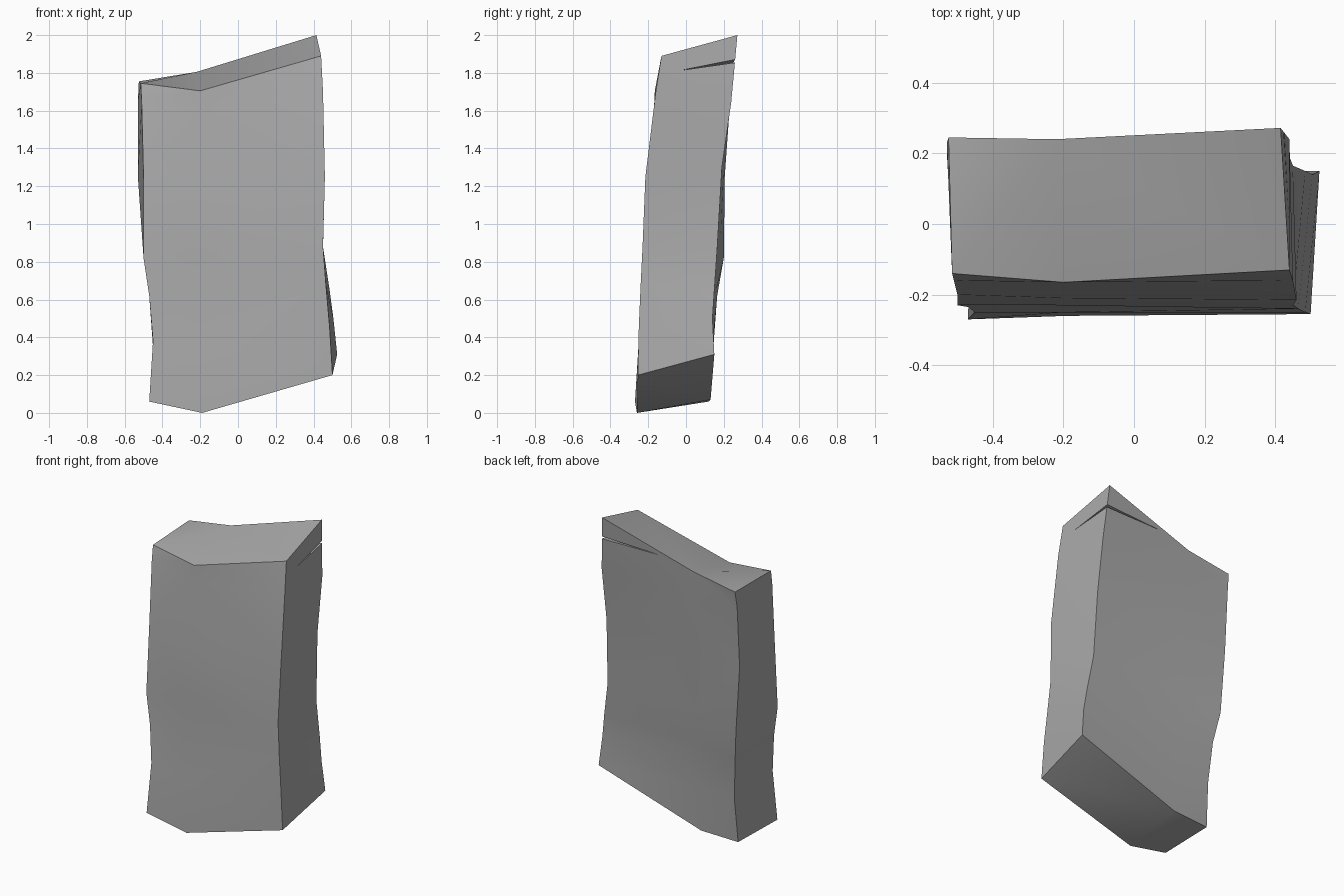
import bpy
import bmesh
import math

default_cube = bpy.data.objects.get("Cube")
if default_cube:
    bpy.data.objects.remove(default_cube, do_unlink=True)


def make_material(name, colour):
    material = bpy.data.materials.new(name)
    material.use_nodes = True
    material.diffuse_color = colour
    material.node_tree.nodes["Principled BSDF"].inputs["Base Color"].default_value = colour
    return material


def make_object(name, bm, material):
    bmesh.ops.recalc_face_normals(bm, faces=bm.faces[:])
    mesh = bpy.data.meshes.new(name)
    bm.to_mesh(mesh)
    bm.free()
    mesh.materials.append(material)
    obj = bpy.data.objects.new(name, mesh)
    bpy.context.collection.objects.link(obj)
    return obj


# Upright ridges of the slab, each running from the bottom to the top
front_left = [(-.47, -.27, .06), (-.45, -.25, .38), (-.47, -.235, .62), (-.5, -.23, .82),
              (-.5, -.2, 1.25), (-.51, -.16, 1.65), (-.515, -.14, 1.745)]
front_middle = [(-.19, -.26, 0), (-.2, -.25, .35), (-.25, -.225, .62), (-.22, -.23, .85),
                (-.2, -.21, 1.25), (-.2, -.17, 1.6), (-.2, -.165, 1.705)]
front_right = [(.5, -.255, .2), (.485, -.25, .45), (.465, -.24, .68), (.45, -.23, .88),
               (.46, -.215, 1.25), (.45, -.16, 1.7), (.44, -.13, 1.89)]
back_right = [(.525, .15, .31), (.505, .14, .5), (.485, .15, .65), (.45, .165, .87),
              (.44, .19, 1.3), (.44, .24, 1.65), (.415, .272, 2)]
back_middle = [(-.2, .13, .07), (-.2, .14, .35), (-.2, .16, .65), (-.2, .18, .85),
               (-.2, .2, 1.3), (-.2, .23, 1.6), (-.22, .24, 1.805)]
back_left = [(-.46, .12, .06), (-.45, .145, .35), (-.47, .165, .62), (-.5, .2, .82),
             (-.53, .205, 1.25), (-.53, .23, 1.65), (-.525, .245, 1.755)]
ridges = [front_left, front_middle, front_right, back_right, back_middle, back_left]

stone = make_material("grey stone", (.4, .4, .4, 1))

# Slab walls joined between neighbouring ridges
bm = bmesh.new()
columns = [[bm.verts.new(point) for point in ridge] for ridge in ridges]
for side, column in enumerate(columns):
    following = columns[(side + 1) % len(columns)]
    for row in range(len(column) - 1):
        bm.faces.new((column[row], following[row], following[row + 1], column[row + 1]))

# Sloping top and bottom, each folded along the middle
for end in (0, -1):
    ring = [column[end] for column in columns]
    bm.faces.new((ring[0], ring[1], ring[4], ring[5]))
    bm.faces.new((ring[1], ring[2], ring[3], ring[4]))
bmesh.ops.triangulate(bm, faces=bm.faces[:])
slab = make_object("stone_slab", bm, stone)

# Thin wedge that opens the crack in the tall back corner
bm = bmesh.new()
tip, side_end, lower, upper = [bm.verts.new(point) for point in (
    (0, .26, 1.855), (.47, -.05, 1.81), (.47, .3, 1.86), (.47, .3, 1.88))]
for corners in ((tip, side_end, lower), (tip, side_end, upper),
                (tip, lower, upper), (side_end, lower, upper)):
    bm.faces.new(corners)
cutter = make_object("crack_cutter", bm, stone)
cutter.hide_render = True

crack = slab.modifiers.new("crack", "BOOLEAN")
crack.operation = "DIFFERENCE"
crack.solver = "EXACT"
crack.object = cutter
bpy.ops.object.select_all(action="DESELECT")
slab.select_set(True)
bpy.context.view_layer.objects.active = slab
bpy.ops.object.modifier_apply(modifier=crack.name)
bpy.data.objects.remove(cutter, do_unlink=True)
bpy.ops.object.shade_smooth_by_angle(angle=math.radians(30))
